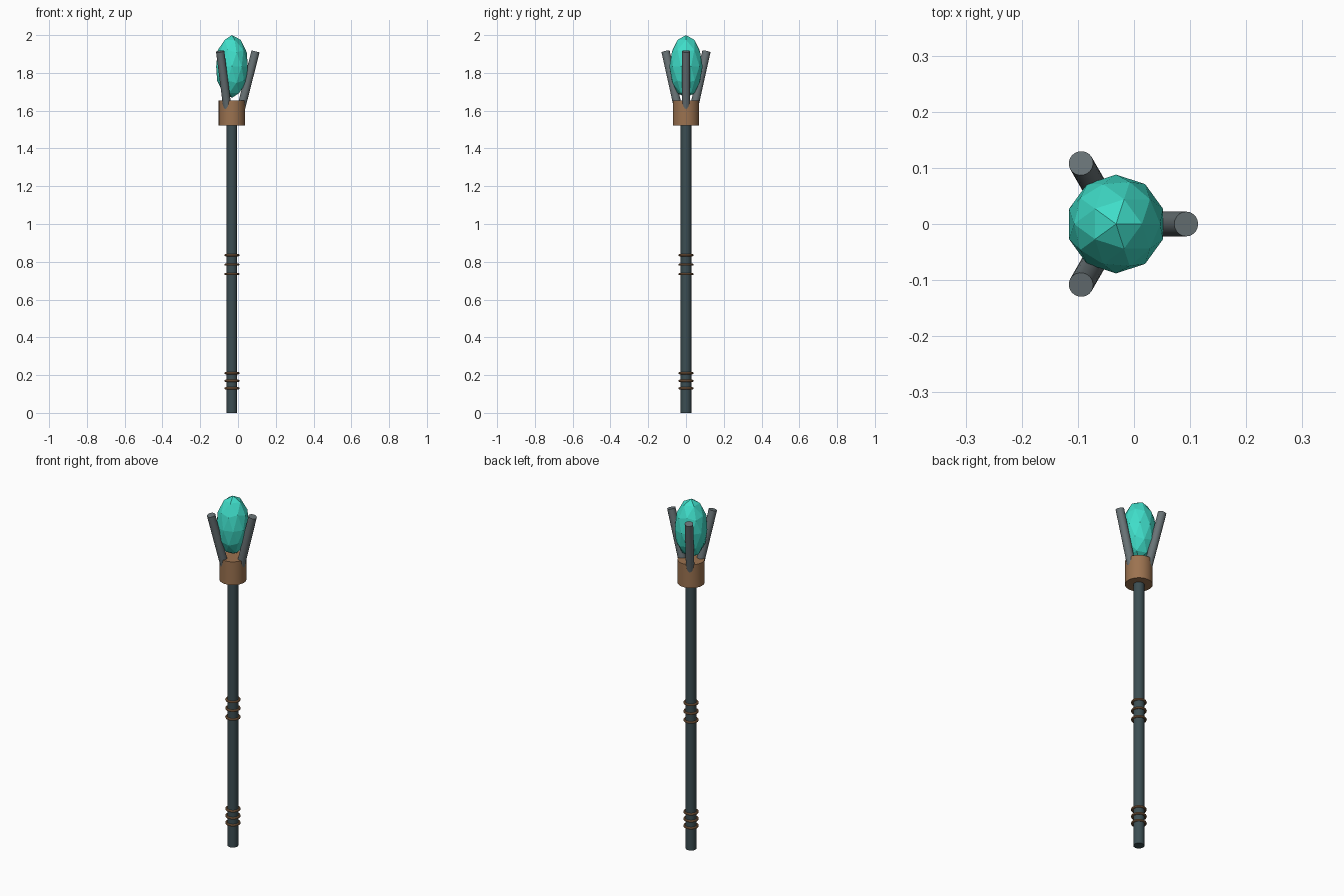
import bpy
from math import cos, sin, pi, radians

if "Cube" in bpy.data.objects:
    bpy.data.objects.remove(bpy.data.objects["Cube"])

AX = -0.032  # staff axis; the three prongs make the bounds asymmetric in x


def material(name, rgb):
    m = bpy.data.materials.new(name)
    m.diffuse_color = (*rgb, 1)
    m.use_nodes = True
    m.node_tree.nodes["Principled BSDF"].inputs["Base Color"].default_value = m.diffuse_color
    return m


DARK = material("dark_wood", (0.045, 0.075, 0.085))
COPPER = material("copper", (0.33, 0.17, 0.08))
STEEL = material("steel", (0.14, 0.17, 0.18))
TEAL = material("teal_crystal", (0.05, 0.72, 0.58))


def finish(name, mat, smooth=True):
    ob = bpy.context.object
    ob.name = name
    ob.data.materials.append(mat)
    if smooth:
        bpy.ops.object.shade_smooth_by_angle(angle=radians(35))
    return ob


def cylinder(name, mat, r, z0, z1, sides):
    bpy.ops.mesh.primitive_cylinder_add(
        vertices=sides, radius=r, depth=z1 - z0, location=(AX, 0, (z0 + z1) / 2))
    return finish(name, mat)


# Shaft and head collar
cylinder("shaft", DARK, 0.028, 0.0, 1.56, 24)
cylinder("collar", COPPER, 0.07, 1.521, 1.654, 32)

# Grip rings: three at the middle, three near the foot
for i, z in enumerate((0.13, 0.17, 0.21, 0.735, 0.785, 0.835)):
    bpy.ops.mesh.primitive_torus_add(
        major_radius=0.034, minor_radius=0.006, major_segments=32,
        minor_segments=8, location=(AX, 0, z))
    finish(f"grip_ring_{i + 1}", COPPER)

# Three prongs leaning outward from the collar
TILT, LENGTH, TIP_R, TIP_Z = 0.25, 0.36, 0.125, 1.914
for i in range(3):
    a = i * 2 * pi / 3
    r = TIP_R - sin(TILT) * LENGTH / 2
    z = TIP_Z - cos(TILT) * LENGTH / 2
    bpy.ops.mesh.primitive_cylinder_add(
        vertices=20, radius=0.022, depth=LENGTH,
        location=(AX + r * cos(a), r * sin(a), z), rotation=(0, TILT, a))
    finish(f"prong_{i + 1}", STEEL)

# Faceted crystal
bpy.ops.mesh.primitive_ico_sphere_add(
    subdivisions=2, radius=1, location=(AX, 0, 1.834))
crystal = finish("crystal", TEAL, smooth=False)
crystal.scale = (0.088, 0.088, 0.166)
